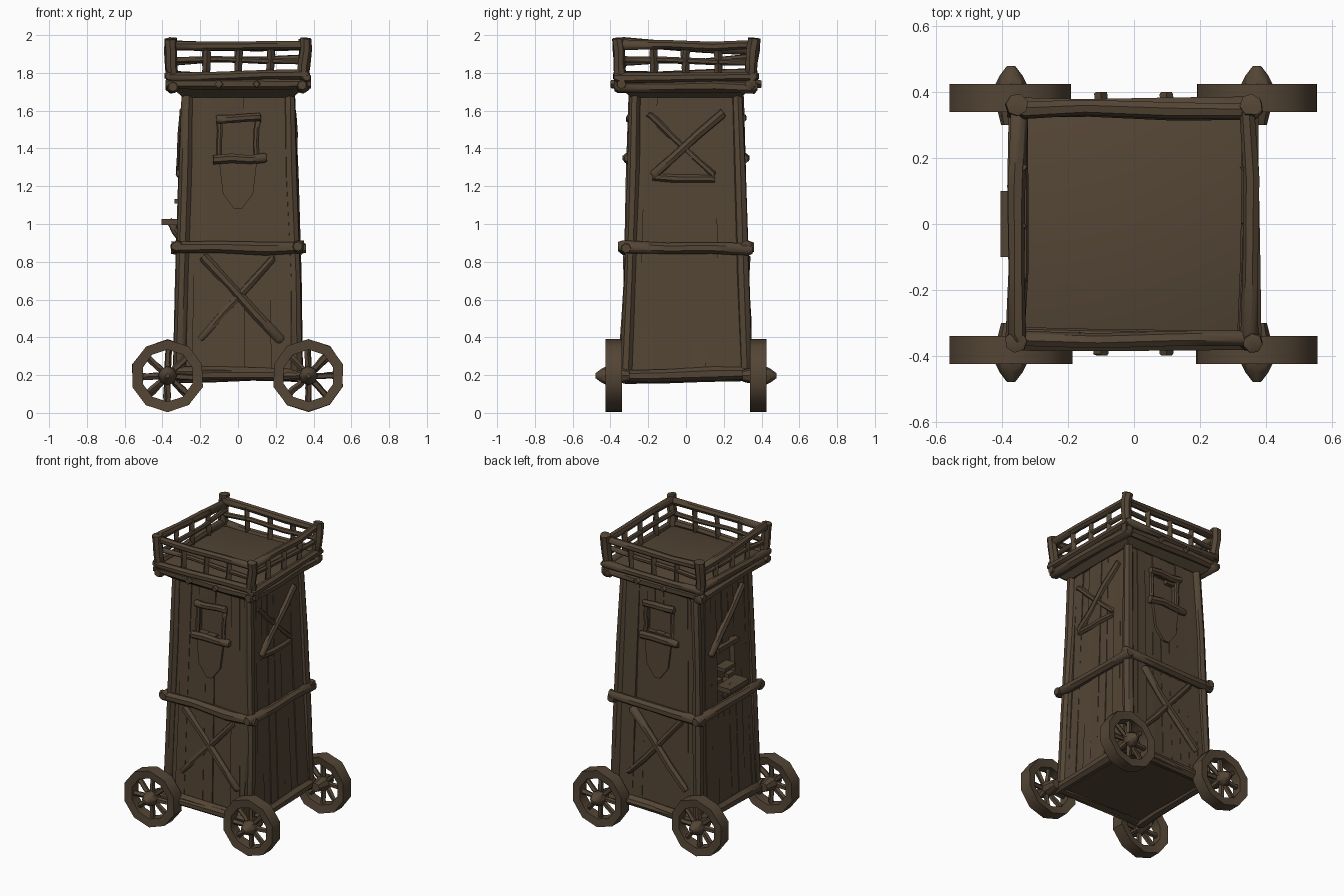
import bpy, bmesh, math, random
from mathutils import Vector, Matrix

random.seed(4)
cube = bpy.data.objects.get("Cube")
if cube:
    bpy.data.objects.remove(cube, do_unlink=True)

COLOR = (0.088, 0.060, 0.036, 1)
wood = bpy.data.materials.new("weathered wood")
wood.diffuse_color = COLOR
wood.use_nodes = True
bsdf = wood.node_tree.nodes["Principled BSDF"]
bsdf.inputs["Base Color"].default_value = COLOR
bsdf.inputs["Roughness"].default_value = 0.9


def jit(a):
    return random.uniform(-a, a)


def finish(name, bm, angle=50):
    bmesh.ops.recalc_face_normals(bm, faces=bm.faces)
    mesh = bpy.data.meshes.new(name)
    bm.to_mesh(mesh)
    bm.free()
    mesh.materials.append(wood)
    ob = bpy.data.objects.new(name, mesh)
    bpy.context.collection.objects.link(ob)
    bpy.ops.object.select_all(action="DESELECT")
    ob.select_set(True)
    bpy.context.view_layer.objects.active = ob
    bpy.ops.object.shade_smooth_by_angle(angle=math.radians(angle))
    return ob


def loft(bm, rings, closed=False):
    """Skin a list of point rings, capping the ends unless it loops."""
    vs = [[bm.verts.new(p) for p in ring] for ring in rings]
    n = len(vs[0])
    pairs = list(zip(vs, vs[1:])) + ([(vs[-1], vs[0])] if closed else [])
    for a, b in pairs:
        for i in range(n):
            bm.faces.new((a[i], a[(i + 1) % n], b[(i + 1) % n], b[i]))
    if not closed:
        bm.faces.new(vs[0][::-1])
        bm.faces.new(vs[-1])


def beam(bm, a, b, r, wob=0.006, sides=7):
    """Rough hewn log from a to b."""
    a, b = Vector(a), Vector(b)
    rot = (b - a).to_track_quat("Z", "Y")
    rings = []
    for t in (0, 0.03, 0.35, 0.7, 0.97, 1):
        c = a.lerp(b, t) + Vector((jit(wob), jit(wob), jit(wob)))
        rr = r * (0.75 if t in (0, 1) else 1 + jit(0.12))
        rings.append([c + rot @ Vector((rr * math.cos(q), rr * math.sin(q), 0))
                      for q in (math.tau * i / sides for i in range(sides))])
    loft(bm, rings)


def half(z):
    """Half width of the tapering tower at height z."""
    return 0.327 - 0.03 * (z - 0.2)


def on(side, u, z, out=0.0, flat=None):
    """Point on a wall: u along it, z up, out from its surface."""
    d = (half(z) if flat is None else flat) + out
    return Matrix.Rotation(side * math.pi / 2, 3, "Z") @ Vector((u, -d, z))


def square(s, z):
    return [(s * x, s * y, z) for x, y in ((-1, -1), (1, -1), (1, 1), (-1, 1))]


# Inner core of the tower
bm = bmesh.new()
loft(bm, [square(half(0.18) - 0.035, 0.18), square(half(1.72) - 0.035, 1.72)])
finish("tower_core", bm)

# Plank walls with window and doorway openings
WALLS = ["front", "left", "back", "right"]
OPENINGS = {0: (1.36, 1.54), 2: (1.36, 1.54), 3: (1.04, 1.28)}
COUNT = 9
for s, label in enumerate(WALLS):
    bm = bmesh.new()
    for i in range(COUNT):
        u0, u1 = (2 * k / COUNT - 1 for k in (i, i + 1))
        spans = [(0.2, 1.71)]
        if s in OPENINGS and abs(i - COUNT // 2) <= 1:
            lo, hi = OPENINGS[s]
            spans = [(0.2, lo + jit(0.02)), (hi + jit(0.02), 1.71)]
        for lo, hi in spans:
            out = jit(0.005)
            rings = []
            for t in (0, 0.5, 1):
                z = lo + (hi - lo) * t
                w = half(z) - 0.01
                o = out + jit(0.004)
                rings.append([on(s, u0 * w, z, -0.045), on(s, u1 * w, z, -0.045),
                              on(s, u1 * w, z, o), on(s, u0 * w, z, o + jit(0.003))])
            loft(bm, rings)
    finish(label + "_planks", bm, 35)

# Corner posts
bm = bmesh.new()
for s in range(4):
    lo, hi = half(0.18) - 0.012, half(1.72) - 0.012
    beam(bm, on(s, lo, 0.18, -0.012), on(s, hi, 1.72, -0.012), 0.032)
finish("corner_posts", bm)

# Horizontal belts around the base, waist and platform
for name, z, d, reach, r in (("base_beams", 0.2, 0.325, 0.35, 0.036),
                             ("waist_beams", 0.875, 0.32, 0.355, 0.033),
                             ("platform_lower_beams", 1.73, 0.345, 0.38, 0.032),
                             ("platform_upper_beams", 1.785, 0.36, 0.375, 0.026)):
    bm = bmesh.new()
    for s in range(4):
        beam(bm, on(s, -reach, z + jit(0.01), 0, d), on(s, reach, z + jit(0.01), 0, d), r)
    finish(name, bm)

# Flared platform and deck
bm = bmesh.new()
loft(bm, [square(0.29, 1.67), square(0.35, 1.72), square(0.36, 1.77), square(0.34, 1.78)])
finish("platform", bm, 30)

# Bracket ends under the platform
bm = bmesh.new()
for s in (0, 2):
    for u in (-0.1, 0.1):
        beam(bm, on(s, u, 1.74, 0, 0.25), on(s, u, 1.74, 0, 0.4), 0.022, 0.002, 4)
finish("platform_brackets", bm)

# Railing: corner posts, balusters, middle and top rails
bm = bmesh.new()
for s in range(4):
    beam(bm, on(s, 0.345, 1.76, 0, 0.345), on(s, 0.36, 1.985, 0, 0.36), 0.032)
    for u in (-0.17, 0, 0.17):
        beam(bm, on(s, u, 1.77, 0, 0.345), on(s, u + jit(0.01), 1.95, 0, 0.345), 0.02, 0.003, 4)
    tilt = 0.02 if s == 3 else 0.003
    beam(bm, on(s, -0.36, 1.945 - tilt, 0, 0.35), on(s, 0.36, 1.945 + tilt, 0, 0.35), 0.026, 0.008)
    beam(bm, on(s, -0.35, 1.875, 0, 0.335), on(s, 0.35, 1.86, 0, 0.345), 0.017, 0.008)
finish("railing", bm)

# Cross braces on the lower front and back
bm = bmesh.new()
for s in (0, 2):
    beam(bm, on(s, -0.19, 0.83), on(s, 0.23, 0.38), 0.028)
    beam(bm, on(s, 0.19, 0.83, -0.005), on(s, -0.21, 0.38, -0.005), 0.02)
finish("lower_cross_braces", bm)

# Braces on the upper sides
bm = bmesh.new()
for s in (1, 3):
    beam(bm, on(s, 0.2, 1.6), on(s, -0.18, 1.25), 0.026)
    if s == 1:
        beam(bm, on(s, -0.2, 1.58, -0.008), on(s, 0.15, 1.25, -0.008), 0.02)
        beam(bm, on(s, -0.18, 1.245, -0.006), on(s, 0.15, 1.235, -0.006), 0.02)
finish("upper_side_braces", bm)

# Window frames
bm = bmesh.new()
for s in (0, 2):
    beam(bm, on(s, -0.12, 1.555, 0.01), on(s, 0.125, 1.56, 0.01), 0.024)
    beam(bm, on(s, -0.135, 1.345, 0.014), on(s, 0.15, 1.345, 0.014), 0.025)
    for u in (-0.1, 0.1):
        beam(bm, on(s, u, 1.345), on(s, u, 1.555), 0.016)
    # Split board hanging below the sill
    loft(bm, [[on(s, u * w, z, o) for u, o in ((-1, -0.01), (1, -0.01), (1, 0.012), (-1, 0.012))]
              for z, w in ((1.08, 0.02), (1.16, 0.08), (1.33, 0.1))])
finish("window_frames", bm)

# Doorway ledge and broken boards on the right side
bm = bmesh.new()
for z, w, reach, t in ((1.01, 0.1, 0.405, 0.016), (1.12, 0.06, 0.335, 0.012), (1.27, 0.11, 0.325, 0.015)):
    loft(bm, [[on(3, u * w, z + v, 0, d) for u, v in ((-1, -t), (1, -t), (1, t), (-1, t))]
              for d in (0.25, reach)])
beam(bm, on(3, -0.03, 0.93, 0.005), on(3, -0.03, 1.02, 0.06), 0.02)
finish("doorway_ledge", bm)

# Wheels with rims, spokes and pointed hubs
for sx, side in ((1, "left"), (-1, "right")):
    for sy, end in ((-1, "front"), (1, "back")):
        bm = bmesh.new()
        cx, cz = sx * 0.373, 0.197

        def at(r, q, y):
            return Vector((cx + r * math.cos(q), sy * y, cz + r * math.sin(q)))

        rings = []
        for i in range(10):
            q = math.tau * (i + 0.5) / 10
            r = 0.193 + jit(0.004)
            rings.append([at(0.138, q, 0.35), at(r, q, 0.34), at(r, q, 0.425), at(0.138, q, 0.42)])
        loft(bm, rings, True)
        for i in range(8):
            q = math.tau * i / 8 + jit(0.08)
            beam(bm, at(0.02, q, 0.395), at(0.15, q, 0.385), 0.017, 0.003, 5)
        loft(bm, [[at(r, math.tau * k / 8, y) for k in range(8)]
                  for r, y in ((0.03, 0.3), (0.045, 0.36), (0.05, 0.42), (0.035, 0.45), (0.012, 0.48))])
        finish(end + "_" + side + "_wheel", bm, 40)

# Axles
bm = bmesh.new()
for y in (-0.34, 0.34):
    beam(bm, (-0.4, y, 0.2), (0.4, y, 0.2), 0.026)
finish("axles", bm)
